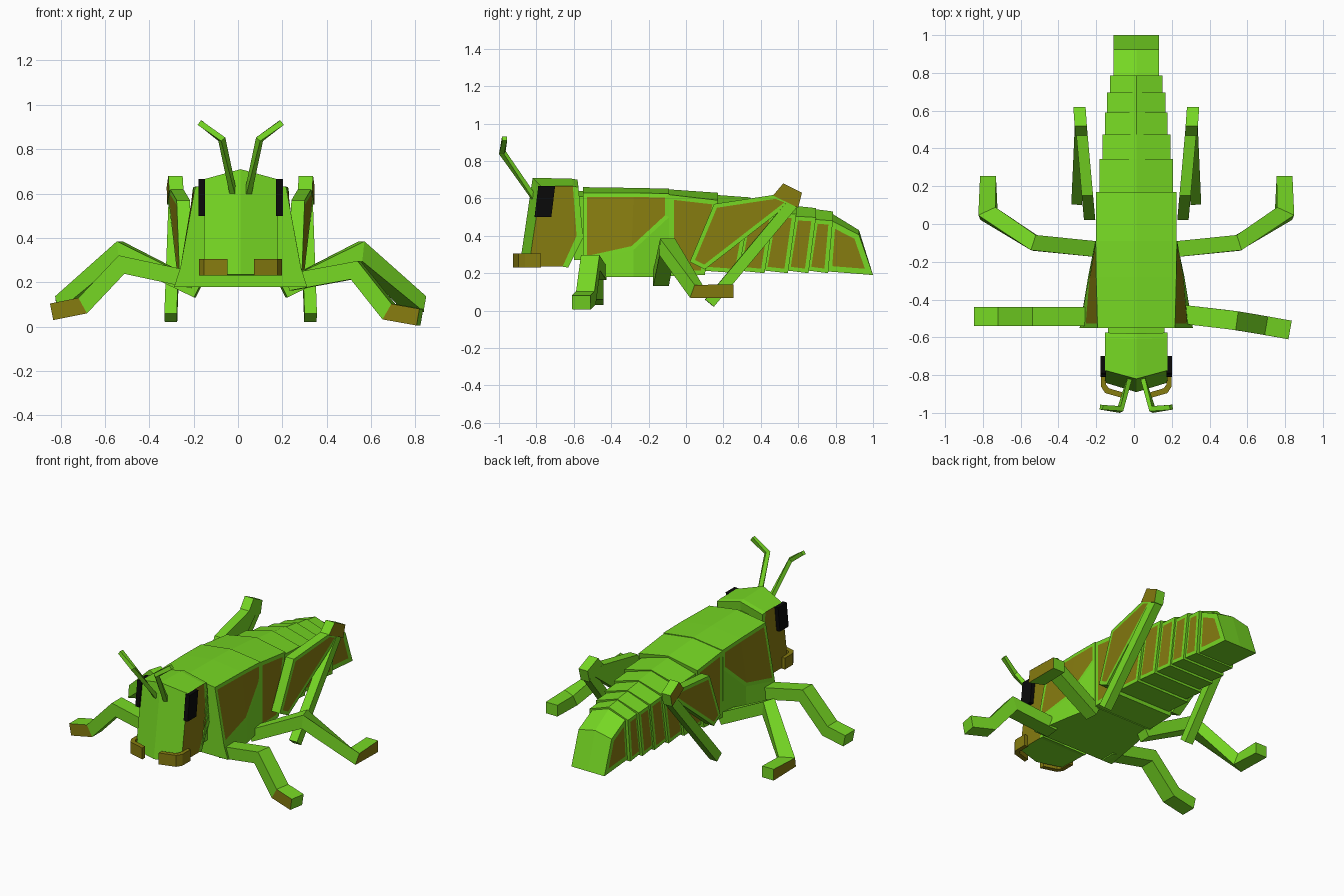
import bpy, bmesh, math
from mathutils import Vector

if "Cube" in bpy.data.objects:
    bpy.data.objects.remove(bpy.data.objects["Cube"])

CX = 0.012  # body centre line


def material(name, rgb):
    m = bpy.data.materials.new(name)
    m.diffuse_color = (*rgb, 1)
    m.use_nodes = True
    m.node_tree.nodes["Principled BSDF"].inputs["Base Color"].default_value = m.diffuse_color
    return m


GREEN = material("leaf_green", (0.18, 0.68, 0.017))
BROWN = material("olive_brown", (0.24, 0.20, 0.005))
BLACK = material("eye_black", (0.003, 0.003, 0.003))


def finish(name, bm, mats):
    bmesh.ops.recalc_face_normals(bm, faces=bm.faces[:])
    me = bpy.data.meshes.new(name)
    bm.to_mesh(me)
    bm.free()
    for m in mats:
        me.materials.append(m)
    ob = bpy.data.objects.new(name, me)
    bpy.context.collection.objects.link(ob)
    return ob


def loft(name, sections, panels, inset):
    """Skin symmetric half sections (ridge, sides, bottom centre); panels are (span, band)."""
    bm = bmesh.new()
    rings, chosen = [], []
    for half in sections:
        left = [(-x, y, z) for x, y, z in half[-2:0:-1]]
        rings.append([bm.verts.new((x + CX, y, z)) for x, y, z in half + left])
    m, n = len(sections[0]), len(rings[0])
    for i, (a, b) in enumerate(zip(rings, rings[1:])):
        for j in range(n):
            k = (j + 1) % n
            f = bm.faces.new((a[j], a[k], b[k], b[j]))
            if (i, j) in panels or (i, n - 1 - j) in panels:
                chosen.append(f)
    for r in (rings[0], rings[-1]):
        bm.faces.new(r[:m])
        bm.faces.new(r[m - 1:] + r[:1])
    bmesh.ops.recalc_face_normals(bm, faces=bm.faces[:])
    if inset:
        bmesh.ops.inset_region(bm, faces=chosen, thickness=inset, use_even_offset=True)
    for f in chosen:
        f.material_index = 1
    return finish(name, bm, (GREEN, BROWN))


def prism(name, inner, outer, mats, panel=0):
    """Join two matching outlines; optionally inset a coloured panel on the outer one."""
    bm = bmesh.new()
    a = [bm.verts.new(p) for p in inner]
    b = [bm.verts.new(p) for p in outer]
    bm.faces.new(a)
    cap = bm.faces.new(b)
    for i in range(len(a)):
        k = (i + 1) % len(a)
        bm.faces.new((a[i], a[k], b[k], b[i]))
    bmesh.ops.recalc_face_normals(bm, faces=bm.faces[:])
    if panel:
        bmesh.ops.inset_region(bm, faces=[cap], thickness=panel, use_even_offset=True)
    if len(mats) > 1:
        cap.material_index = 1
    return finish(name, bm, mats)


def limb(name, pts, hw, hh, brown_dir=None):
    """Mitred square tube; last segment faces along brown_dir are brown."""
    pts = [Vector(p) for p in pts]
    dirs = [(b - a).normalized() for a, b in zip(pts, pts[1:])]
    bm = bmesh.new()
    rings = []
    for i, p in enumerate(pts):
        d0, d1 = dirs[max(i - 1, 0)], dirs[min(i, len(dirs) - 1)]
        t = (d0 + d1).normalized()
        side = t.cross(Vector((0, 0, 1))).normalized()
        up = side.cross(t)
        k = 1 / max(t.dot(d1), 0.6)
        bend = d1 - d0
        ks, ku = (k, 1) if abs(bend.dot(side)) > abs(bend.dot(up)) else (1, k)
        rings.append([bm.verts.new(p + side * hw * ks * s + up * hh * ku * u)
                      for s, u in ((-1, -1), (1, -1), (1, 1), (-1, 1))])
    last = []
    for a, b in zip(rings, rings[1:]):
        last = [bm.faces.new((a[j], a[(j + 1) % 4], b[(j + 1) % 4], b[j])) for j in range(4)]
    bm.faces.new(rings[0])
    bm.faces.new(rings[-1])
    bmesh.ops.recalc_face_normals(bm, faces=bm.faces[:])
    if brown_dir:
        for f in last:
            if f.normal.dot(Vector(brown_dir)) > 0.7:
                f.material_index = 1
    return finish(name, bm, (GREEN, BROWN))


# Head with a pointed front and brown cheeks
def head_section(r, e, m, b, c):
    return [(0, *r), (0.165, *e), (0.165, *m), (0.165, *b), (0, *c)]


loft("head", [
    head_section((-0.82, 0.71), (-0.775, 0.665), (-0.813, 0.42), (-0.84, 0.235), (-0.89, 0.235)),
    head_section((-0.61, 0.705), (-0.605, 0.665), (-0.585, 0.40), (-0.66, 0.235), (-0.66, 0.235)),
    head_section((-0.58, 0.70), (-0.575, 0.66), (-0.55, 0.39), (-0.63, 0.23), (-0.63, 0.23)),
], {(0, 1), (0, 2)}, 0)
loft("neck", [[(0, y, 0.64), (0.15, y, 0.61), (0.15, y, 0.27), (0, y, 0.27)] for y in (-0.6, -0.5)], set(), 0)


# Front thorax, flared at the bottom
def thorax_section(y, ridge, eave, mid, bottom):
    return [(0, y, ridge), (eave[0], y, eave[1]), (mid[0], y, mid[1]), (bottom, y, 0.18), (0, y, 0.18)]


loft("front_thorax", [
    thorax_section(-0.55, 0.66, (0.205, 0.63), (0.272, 0.265), 0.30),
    thorax_section(-0.28, 0.656, (0.212, 0.63), (0.25, 0.325), 0.255),
    thorax_section(-0.09, 0.652, (0.215, 0.625), (0.217, 0.50), 0.215),
], {(0, 1), (1, 1)}, 0.022)


# Rear thorax and abdomen plates: top y, bottom y, ridge z, eave z, half width, bottom z
def plate(name, front, back, inset):
    loft(name, [[(0, yt, zr), (w, yt, ze), (w, yb, zb), (0, yb, zb)]
                for yt, yb, zr, ze, w, zb in (front, back)], {(0, 1)}, inset)


plate("rear_thorax", (-0.09, -0.09, 0.648, 0.62, 0.213, 0.185), (0.17, 0.10, 0.63, 0.59, 0.213, 0.19), 0.025)
tops = [0.15, 0.345, 0.475, 0.59, 0.695, 0.785]
bottoms = [0.08, 0.28, 0.42, 0.545, 0.655, 0.76]
ridges = [0.625, 0.605, 0.585, 0.565, 0.548, 0.53]
widths = [0.195, 0.18, 0.165, 0.155, 0.14]
for i, w in enumerate(widths):
    plate(f"abdomen_plate_{i + 1}",
          (tops[i] - 0.01, bottoms[i] - 0.01, ridges[i] - 0.005, ridges[i] - 0.06, w, 0.215),
          (tops[i + 1], bottoms[i + 1], ridges[i + 1], ridges[i + 1] - 0.05, w, 0.20), 0.022)
plate("tail", (0.77, 0.75, 0.525, 0.485, 0.12, 0.21), (0.925, 1.0, 0.43, 0.405, 0.12, 0.19), 0.03)

for s, side in ((-1, "left"), (1, "right")):
    def X(x):
        return CX + s * x

    # Eyes
    eye = [(-0.79, 0.665), (-0.70, 0.665), (-0.72, 0.5), (-0.81, 0.5)]
    prism(f"{side}_eye", [(X(0.16), *p) for p in eye], [(X(0.19), *p) for p in eye], (BLACK,))

    # Jaw pads wrapped around the lower front corners
    jaw = [(0.16, -0.775), (0.187, -0.775), (0.187, -0.86), (0.165, -0.895),
           (0.06, -0.925), (0.06, -0.895), (0.145, -0.87), (0.16, -0.85)]
    prism(f"{side}_jaw", [(X(x), y, 0.23) for x, y in jaw], [(X(x), y, 0.305) for x, y in jaw], (BROWN,))

    # Antennae
    limb(f"{side}_antenna", [(X(0.03), -0.80, 0.585), (X(0.085), -0.982, 0.845), (X(0.185), -0.97, 0.92)],
         0.013, 0.013)

    # Middle legs
    limb(f"{side}_middle_leg", [(X(0.19), -0.135, 0.165), (X(0.54), -0.10, 0.34),
                                (X(0.785), 0.055, 0.103), (X(0.785), 0.255, 0.103)],
         0.042, 0.037, (s, 0, 0))

    # Hind legs: broad thigh, knee block and thin shin
    def outline(pts, base, grow):
        return [(X(base + grow * y), y, z) for y, z in pts]

    thigh = [(0.02, 0.26), (0.15, 0.57), (0.48, 0.62), (0.57, 0.585), (0.50, 0.53), (0.10, 0.22)]
    prism(f"{side}_thigh", outline(thigh, 0.215, 0.09), outline(thigh, 0.275, 0.09), (GREEN, BROWN), 0.022)
    knee = [(0.465, 0.615), (0.52, 0.68), (0.62, 0.63), (0.60, 0.55)]
    prism(f"{side}_knee", outline(knee, 0.225, 0.07), outline(knee, 0.29, 0.07), (GREEN, BROWN))
    limb(f"{side}_shin", [(X(0.295), 0.58, 0.585), (X(0.315), 0.125, 0.04)], 0.028, 0.03)

# Front legs, the right one turned slightly forward and lower
limb("left_front_leg", [(-0.20, -0.49, 0.21), (-0.525, -0.49, 0.28), (-0.70, -0.49, 0.095), (-0.84, -0.49, 0.067)],
     0.05, 0.038, (0, -1, 0))
limb("right_front_leg", [(0.23, -0.475, 0.20), (0.53, -0.51, 0.255), (0.68, -0.535, 0.068), (0.82, -0.56, 0.043)],
     0.05, 0.038, (0, -1, 0))
